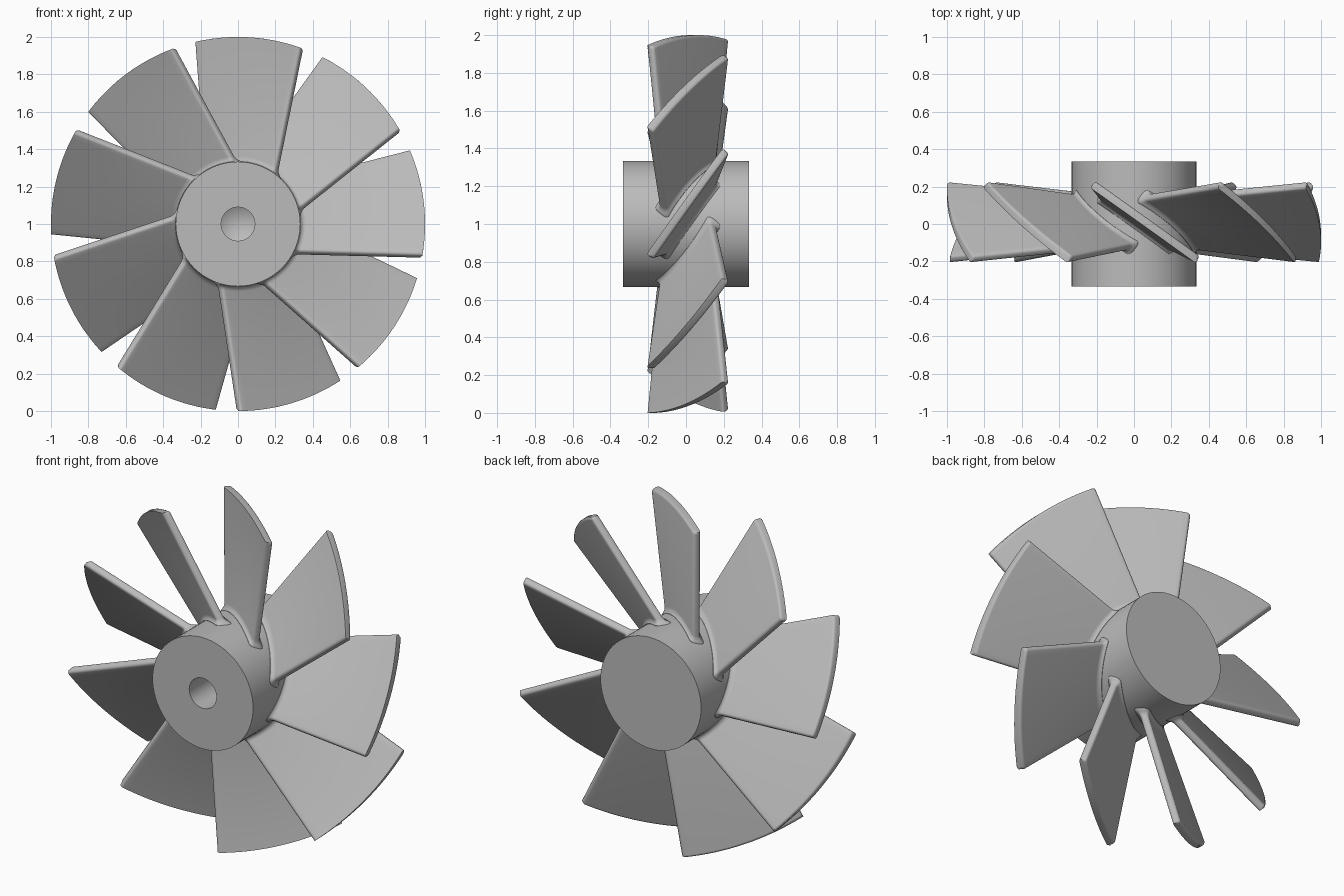
import bpy, bmesh, math
from mathutils import Matrix, Vector

cube = bpy.data.objects.get("Cube")
if cube:
    bpy.data.objects.remove(cube)

BLADES = 9
PITCH = math.radians(35.5)     # slant of each blade to the disc plane
HALF_THICK = 0.022
CORNER = 0.016
HUB = 0.333
CENTRE = Matrix.Translation((0, 0, 1))

grey = bpy.data.materials.new("plain grey")
grey.use_nodes = True
grey.diffuse_color = (0.5, 0.5, 0.5, 1)
grey.node_tree.nodes["Principled BSDF"].inputs["Base Color"].default_value = (0.5, 0.5, 0.5, 1)


def finish(bm, name, angle):
    bmesh.ops.recalc_face_normals(bm, faces=bm.faces)
    mesh = bpy.data.meshes.new(name)
    bm.to_mesh(mesh)
    bm.free()
    mesh.materials.append(grey)
    obj = bpy.data.objects.new(name, mesh)
    bpy.context.collection.objects.link(obj)
    bpy.ops.object.select_all(action='DESELECT')
    obj.select_set(True)
    bpy.context.view_layer.objects.active = obj
    bpy.ops.object.shade_smooth_by_angle(angle=math.radians(angle))
    return obj


def half_chord(z):
    return 0.348 * (0.153 + 0.142 * z) / 0.29


def section():
    """Rounded slab outline: (side, chord offset, thickness) per point."""
    points = []
    for sx, sy, start in ((1, 1, 0), (-1, 1, 90), (-1, -1, 180), (1, -1, 270)):
        for i in range(5):
            a = math.radians(start + 22.5 * i)
            points.append((sx, CORNER * (math.cos(a) - sx),
                           sy * (HALF_THICK - CORNER) + CORNER * math.sin(a)))
        if start in (0, 180):      # subdivide the two broad faces
            for i in range(1, 16):
                points.append((sx * (1 - i / 8), 0, sy * HALF_THICK))
    return points


def blade_point(side, offset, thick, radius, flare):
    """Slide along the blade until the point lies on the given radius."""
    if flare < 0 and thick < 0:
        flare = 0                  # the tip is rounded on the back face only
    v = thick * (1 + flare / HALF_THICK)
    z = radius
    for _ in range(12):
        u = side * (half_chord(z) + flare) + offset
        x = u * math.cos(PITCH) + v * math.sin(PITCH)
        z = math.sqrt(radius ** 2 - x ** 2)
    y = -u * math.sin(PITCH) + v * math.cos(PITCH)
    return Vector((x, y + 0.01, z))


# Blade: flared root, straight taper, rounded tip
rows = ((0.30, 0.024), (0.335, 0.018), (0.341, 0.010), (0.350, 0.003),
        (0.362, 0), (0.986, 0), (0.992, -0.002), (0.997, -0.006), (1.0, -0.013))


def build_blade(index):
    bm = bmesh.new()
    outline = section()
    n = len(outline)
    turn = CENTRE @ Matrix.Rotation(math.radians(3.6) + index * math.tau / BLADES, 4, 'Y')
    rings = [[bm.verts.new(turn @ blade_point(*p, r, f)) for p in outline] for r, f in rows]
    for low, high in zip(rings, rings[1:]):
        for i in range(n):
            j = (i + 1) % n
            bm.faces.new((low[i], low[j], high[j], high[i]))
    # Close the tip with strips joining the two broad faces
    top = rings[-1]
    for i in range(4, 20):
        a, b = (24 + n // 2 - 1 - i - 1) % n, 0
        bm.faces.new((top[i], top[i + 1], top[47 - i], top[48 - i]))
    bm.faces.new(top[44:] + top[:5] if n == 44 + 6 else top[44:n] + top[0:5])
    bm.faces.new(top[20:29])
    finish(bm, f"blade_{index + 1}", 35)


for k in range(BLADES):
    build_blade(k)

# Hub: solid drum with a blind drilled bore in the front
bm = bmesh.new()
profile = ((0, HUB), (HUB, HUB), (HUB, -HUB), (0.09, -HUB), (0.09, 0.1), (0, 0.15))
verts = [bm.verts.new((r, y, 0)) for r, y in profile]
edges = [bm.edges.new(pair) for pair in zip(verts, verts[1:])]
bmesh.ops.spin(bm, geom=verts + edges, cent=(0, 0, 0), axis=(0, 1, 0),
               angle=math.tau, steps=72, use_duplicate=False)
bmesh.ops.remove_doubles(bm, verts=bm.verts, dist=0.0001)
bmesh.ops.transform(bm, matrix=CENTRE, verts=bm.verts)
finish(bm, "hub", 30)
